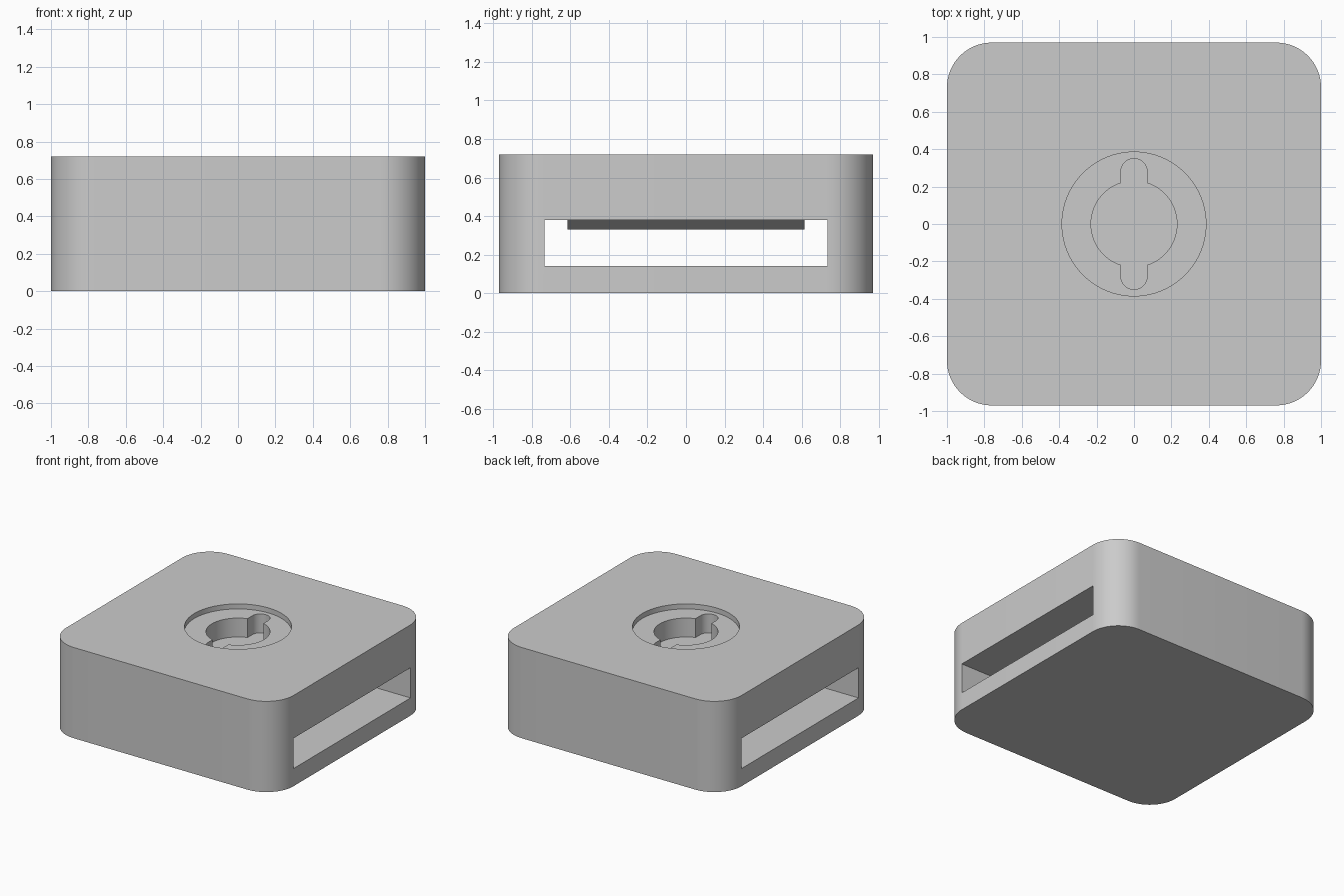
import bpy, bmesh
from math import sin, cos, pi, radians
from mathutils import Matrix

cube = bpy.data.objects.get("Cube")
if cube:
    bpy.data.objects.remove(cube, do_unlink=True)

grey = bpy.data.materials.new("light grey plastic")
grey.use_nodes = True
colour = (0.6, 0.6, 0.6, 1)
grey.diffuse_color = colour
grey.node_tree.nodes["Principled BSDF"].inputs["Base Color"].default_value = colour


def rounded_outline(hx, hy, r, steps=16):
    """Outline of a rectangle with rounded corners, counter-clockwise."""
    points = []
    for corner, (sx, sy) in enumerate([(1, 1), (-1, 1), (-1, -1), (1, -1)]):
        for i in range(steps + 1):
            a = (corner + i / steps) * pi / 2
            points.append((sx * (hx - r) + r * cos(a), sy * (hy - r) + r * sin(a)))
    return points


def prism(name, outline, low, high, matrix=Matrix()):
    """Extrude an outline in the xy plane from low to high."""
    bm = bmesh.new()
    base = bm.faces.new([bm.verts.new((x, y, low)) for x, y in outline])
    top = bmesh.ops.extrude_face_region(bm, geom=[base])["geom"]
    verts = [v for v in top if isinstance(v, bmesh.types.BMVert)]
    bmesh.ops.translate(bm, vec=(0, 0, high - low), verts=verts)
    bmesh.ops.remove_doubles(bm, verts=bm.verts, dist=0.0001)
    bmesh.ops.transform(bm, matrix=matrix, verts=bm.verts)
    bmesh.ops.recalc_face_normals(bm, faces=bm.faces)
    mesh = bpy.data.meshes.new(name)
    bm.to_mesh(mesh)
    bm.free()
    mesh.materials.append(grey)
    obj = bpy.data.objects.new(name, mesh)
    bpy.context.collection.objects.link(obj)
    return obj


def circle(r, steps=64):
    return [(r * cos(2 * pi * i / steps), r * sin(2 * pi * i / steps)) for i in range(steps)]


def cut(target, cutter):
    """Subtract the cutter, then discard it."""
    cutter.hide_render = True
    mod = target.modifiers.new("cut", "BOOLEAN")
    mod.operation = "DIFFERENCE"
    mod.solver = "EXACT"
    mod.object = cutter
    bpy.context.view_layer.objects.active = target
    bpy.ops.object.modifier_apply(modifier=mod.name)
    bpy.data.objects.remove(cutter, do_unlink=True)


# Block with rounded vertical corners
height = 0.72
body = prism("body", rounded_outline(1, 0.97, 0.24), 0, height)

# Strap slot running through from side to side
slot_low, slot_high = 0.14, 0.38
slot = [(-1.2, -0.735), (1.2, -0.735), (1.2, 0.735), (-1.2, 0.735)]
cut(body, prism("slot_cutter", slot, slot_low, slot_high))

# Shallow round recess, then the keyed socket in its floor
cut(body, prism("recess_cutter", circle(0.385), height - 0.04, 1))
cut(body, prism("socket_cutter", circle(0.23), 0.53, 1))
cut(body, prism("key_cutter", rounded_outline(0.07, 0.35, 0.07), 0.53, 1))

# Low ridge under the slot roof that grips the strap
profile = [(-0.12, slot_high), (0, 0.33), (0.12, slot_high), (0.12, 0.4), (-0.12, 0.4)]
ridge = prism("strap_ridge", profile, -0.615, 0.615, Matrix.Rotation(pi / 2, 4, "X"))

# Smooth curved walls, crisp edges
for obj in (body, ridge):
    bpy.ops.object.select_all(action="DESELECT")
    obj.select_set(True)
    bpy.context.view_layer.objects.active = obj
    bpy.ops.object.shade_smooth_by_angle(angle=radians(20))
